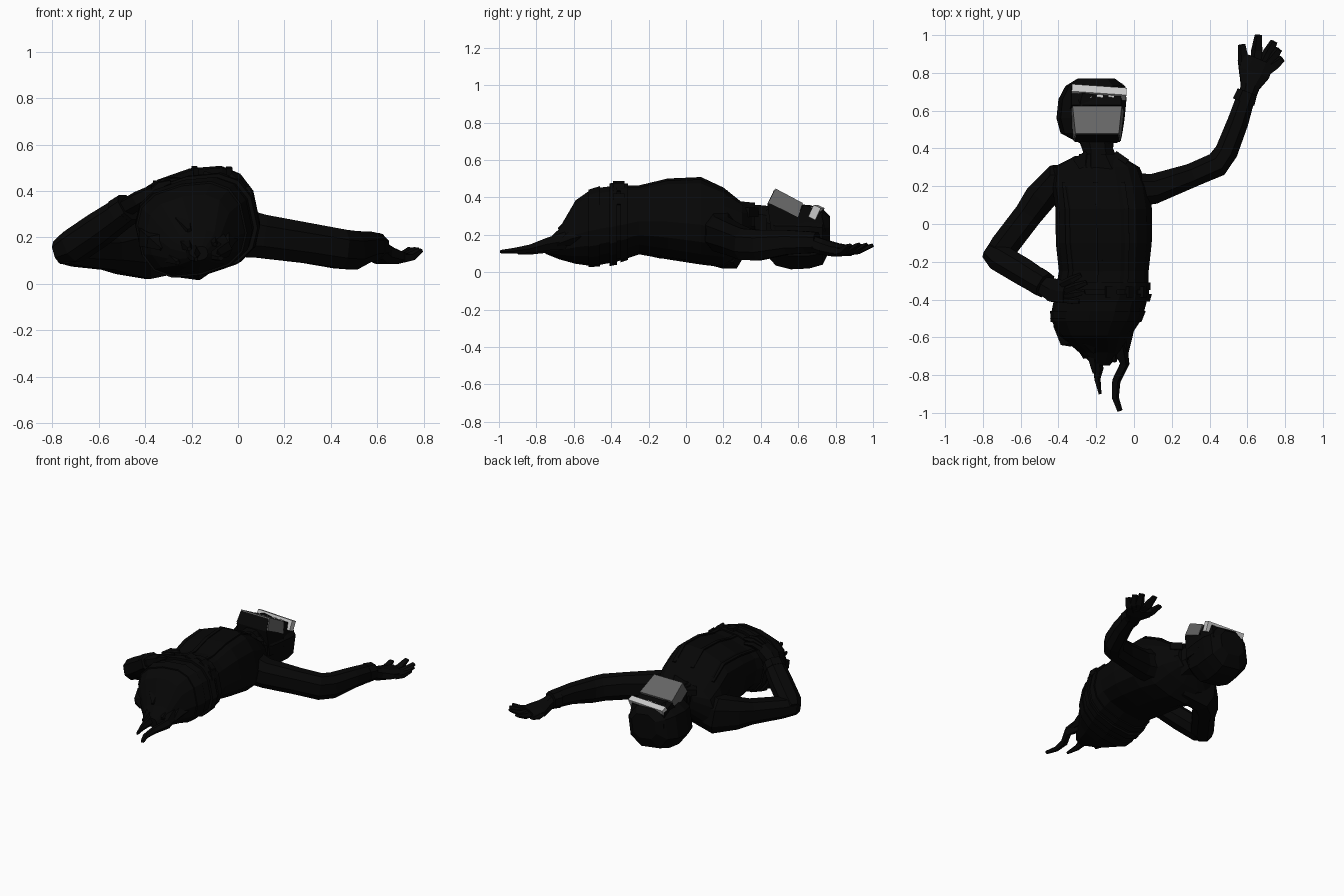
import bpy, bmesh
from math import sin, cos, pi, radians, copysign
from mathutils import Vector, Matrix

cube = bpy.data.objects.get("Cube")
if cube:
    bpy.data.objects.remove(cube, do_unlink=True)


def material(name, value):
    m = bpy.data.materials.new(name)
    m.use_nodes = True
    colour = (value, value, value, 1)
    m.diffuse_color = colour
    m.node_tree.nodes["Principled BSDF"].inputs["Base Color"].default_value = colour
    return m


BLACK = material("black cloth", 0.002)
GREY = material("grey visor", 0.13)
PALE = material("pale grey lamp", 0.58)


def finish(name, bm, mat):
    bmesh.ops.recalc_face_normals(bm, faces=bm.faces)
    mesh = bpy.data.meshes.new(name)
    bm.to_mesh(mesh)
    bm.free()
    mesh.materials.append(mat)
    obj = bpy.data.objects.new(name, mesh)
    bpy.context.collection.objects.link(obj)
    return obj


def ring_point(a, rw, rh, power):
    c, s = cos(a), sin(a)
    return (copysign(abs(c) ** power, c) * rw, copysign(abs(s) ** power, s) * rh)


def loft(name, stations, sides=8, power=0.85, roll=0.0, axis=None):
    """Skin rings (x, y, z, half width, half height) along a path."""
    bm = bmesh.new()
    mids = [Vector(s[:3]) for s in stations]
    rings = []
    for i, s in enumerate(stations):
        t = axis or (mids[min(i + 1, len(mids) - 1)] - mids[max(i - 1, 0)]).normalized()
        side = t.cross(Vector((0, 0, 1))).normalized()
        up = side.cross(t)
        turn = Matrix.Rotation(roll, 3, t)
        ring = []
        for k in range(sides):
            u, v = ring_point(2 * pi * (k + 0.5) / sides, s[3], s[4], power)
            ring.append(bm.verts.new(mids[i] + turn @ (side * u + up * v)))
        rings.append(ring)
    for a, b in zip(rings, rings[1:]):
        for k in range(sides):
            n = (k + 1) % sides
            bm.faces.new((a[k], a[n], b[n], b[k]))
    bm.faces.new(rings[0])
    bm.faces.new(rings[-1])
    return finish(name, bm, BLACK)


def prism(name, profile, x, halves, mat):
    """Span a (y, z) profile across x, with a half width for each point."""
    bm = bmesh.new()
    ends = [[bm.verts.new((x + sign * h, y, z)) for h, (y, z) in zip(halves, profile)]
            for sign in (-1, 1)]
    bm.faces.new(ends[0])
    bm.faces.new(ends[1])
    for i in range(len(profile)):
        j = (i + 1) % len(profile)
        bm.faces.new((ends[0][i], ends[0][j], ends[1][j], ends[1][i]))
    return finish(name, bm, mat)


def box(name, loc, size, turn=(0, 0, 0), mat=BLACK):
    bm = bmesh.new()
    bmesh.ops.create_cube(bm, size=1)
    bmesh.ops.scale(bm, vec=size, verts=bm.verts)
    obj = finish(name, bm, mat)
    obj.location = loc
    obj.rotation_euler = [radians(a) for a in turn]
    return obj


# Torso, rolled so its left side lies higher
DOWN = Vector((0, -1, 0))
ROLL = radians(12)
TORSO = [(-.19, .36, .26, .12, .09), (-.2, .30, .23, .23, .13), (-.18, .2, .24, .25, .205),
         (-.16, .08, .275, .25, .228), (-.16, -.1, .285, .25, .208), (-.16, -.25, .28, .235, .175),
         (-.17, -.37, .26, .245, .195), (-.2, -.5, .24, .24, .2), (-.205, -.59, .215, .185, .165),
         (-.18, -.68, .15, .11, .075), (-.17, -.75, .13, .04, .03)]
loft("torso", TORSO, 14, 0.75, ROLL, DOWN)


def section(y, grow=0.0):
    """Torso ring at a given y, enlarged by grow."""
    for a, b in zip(TORSO, TORSO[1:]):
        if b[1] <= y <= a[1]:
            f = (a[1] - y) / (a[1] - b[1])
            s = [p + (q - p) * f for p, q in zip(a, b)]
            return (s[0], y, s[2], s[3] + grow, s[4] + grow)


def on_torso(y, degrees):
    s = section(y)
    u, v = ring_point(radians(degrees), s[3], s[4], 0.75)
    return Vector((s[0] + u * cos(ROLL) - v * sin(ROLL), y, s[2] + u * sin(ROLL) + v * cos(ROLL)))


# Belts and jacket hem
for name, y0, y1, grow in (("waist_belt", -.31, -.35, .01), ("hip_belt", -.37, -.41, .016),
                           ("jacket_hem", -.46, -.52, .008)):
    loft(name, [section(y0, grow), section(y1, grow)], 14, 0.75, ROLL, DOWN)

# Jacket seams, front closure and pouches
for name, angle in (("left_seam", 55), ("front_closure", 88), ("right_seam", 122)):
    loft(name, [(*on_torso(y, angle), .016, .007) for y in (.22, .08, -.1, -.25, -.31)], 4)
for i, angle in enumerate((18, 45, 75)):
    box("belt_pouch_%d" % i, on_torso(-.36, angle), (.06, .06, .03), (0, 90 - angle, 0))

# Neck and collar
loft("neck", [(-.18, .3, .25, .11, .12), (-.19, .39, .265, .085, .1), (-.2, .47, .24, .1, .12)], 8)
loft("collar", [(-.16, .28, .25, .17, .125), (-.18, .37, .27, .11, .1)], 8, .85, ROLL, DOWN)
for name, x, turn in (("left_collar_flap", -.08, -35), ("right_collar_flap", -.27, 35)):
    box(name, (x, .335, .32), (.08, .07, .05), (0, 0, turn))

# Left arm stretched out and up
loft("left_arm", [(-.05, .18, .23, .1, .12), (.1, .185, .205, .085, .1), (.3, .255, .175, .068, .092),
                  (.44, .315, .15, .07, .09), (.49, .385, .145, .065, .088), (.55, .54, .16, .06, .07),
                  (.595, .68, .16, .052, .06)], 8)
loft("left_cuff", [(.58, .645, .16, .064, .064), (.6, .7, .16, .058, .058)], 8)
loft("left_palm", [(.6, .67, .155, .045, .045), (.615, .73, .135, .055, .045), (.635, .8, .12, .09, .038),
                   (.665, .87, .115, .085, .03)], 8)

# Right arm bent with the hand on the waist
loft("right_upper_arm", [(-.25, .21, .19, .1, .15), (-.41, .225, .15, .095, .14), (-.5, .135, .145, .09, .11),
                         (-.56, .05, .14, .08, .085), (-.69, -.12, .14, .08, .07),
                         (-.75, -.185, .145, .06, .06)], 8)
loft("right_forearm", [(-.77, -.14, .135, .05, .055), (-.71, -.18, .16, .078, .075),
                       (-.6, -.245, .235, .078, .075), (-.48, -.32, .32, .07, .065)], 8)
loft("right_cuff", [(-.51, -.3, .3, .075, .07), (-.47, -.325, .33, .07, .066)], 8)
loft("right_palm", [(-.48, -.325, .33, .05, .04), (-.43, -.35, .36, .07, .04), (-.36, -.36, .4, .065, .03)], 6)


def digits(prefix, bases, tips, lift, width):
    for i, (b, t) in enumerate(zip(bases, tips)):
        b, t = Vector(b), Vector(t)
        mid = (b + t) / 2 - Vector((0, 0, lift))
        loft("%s_%d" % (prefix, i), [(*b, width, .024), (*mid, width, .02), (*t, width * .65, .01)], 5)


digits("left_finger", [(.59, .79, .12), (.645, .84, .11), (.68, .84, .11), (.69, .82, .11), (.7, .81, .11)],
       [(.572, .95, .13), (.66, 1.0, .145), (.742, .965, .15), (.768, .925, .15), (.785, .875, .145)], .012, .032)
digits("right_finger", [(-.38, -.32, .4), (-.36, -.35, .405), (-.36, -.38, .4), (-.38, -.4, .38)],
       [(-.28, -.27, .44), (-.25, -.31, .45), (-.26, -.36, .45), (-.29, -.41, .44)], -.015, .02)

# Helmet
loft("helmet", [(-.19, .43, .22, .1, .13), (-.225, .48, .195, .165, .16), (-.23, .56, .19, .182, .175),
                (-.22, .66, .19, .182, .17), (-.205, .73, .19, .16, .15), (-.2, .77, .21, .1, .09)],
     8, .8, radians(8), Vector((0, 1, 0)))
prism("face_frame", [(.435, .365), (.472, .442), (.5, .4), (.61, .31), (.61, .18), (.46, .18)], -.195,
      [.12, .11, .11, .14, .14, .13], BLACK)
prism("visor", [(.44, .37), (.48, .447), (.625, .37), (.598, .295)], -.195,
      [.125, .115, .13, .142], GREY)
prism("brow", [(.595, .3), (.63, .362), (.72, .325), (.745, .22), (.6, .2)], -.2,
      [.145, .13, .13, .14, .15], BLACK)

# Lamp bar on the forehead with small clips
box("lamp_bar", (-.185, .697, .32), (.29, .042, .07), (-25, 0, -4), PALE)
for i in range(3):
    box("lamp_clip_%d" % i, (-.24 + i * .06, .675, .335), (.03, .02, .025), (-25, 0, -4), PALE)

# Torn strips and shreds below the waist
loft("right_strip", [(-.21, -.66, .15, .04, .04), (-.19, -.77, .13, .028, .03), (-.195, -.82, .115, .018, .02),
                     (-.18, -.9, .105, .008, .01)], 5)
loft("left_strip", [(-.08, -.64, .17, .045, .05), (-.05, -.74, .15, .026, .035), (-.095, -.83, .125, .024, .024),
                    (-.1, -.92, .115, .02, .016), (-.075, -.99, .11, .015, .01)], 5)
for i, (x, z, end) in enumerate(((-.36, .2, -.64), (-.29, .14, -.71), (-.24, .2, -.79), (-.13, .22, -.73),
                                 (-.07, .2, -.69), (-.24, .28, -.68))):
    loft("torn_shred_%d" % i, [(x, -.53, z, .08, .06), (x + .01, -.62, z - .02, .05, .04),
                               (x + .03, end, z - .05, .01, .01)], 5)
